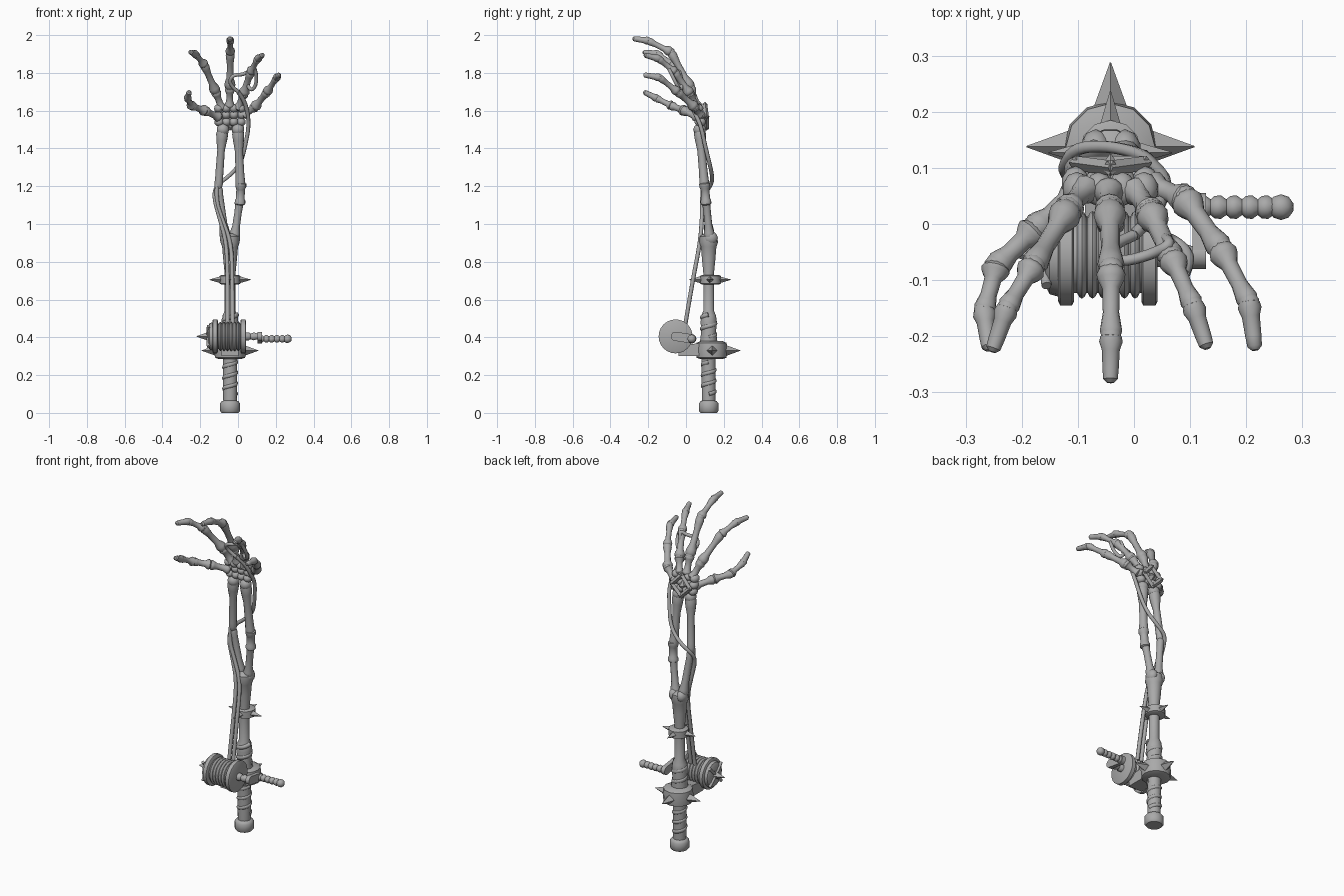
import bpy, bmesh, math
from mathutils import Vector

cube = bpy.data.objects.get("Cube")
if cube:
    bpy.data.objects.remove(cube)

grey = bpy.data.materials.new("plain grey")
grey.use_nodes = True
grey.diffuse_color = (0.4, 0.4, 0.4, 1)
grey.node_tree.nodes["Principled BSDF"].inputs["Base Color"].default_value = (0.4, 0.4, 0.4, 1)


def finish(name, bm, smooth=True):
    bmesh.ops.recalc_face_normals(bm, faces=bm.faces)
    mesh = bpy.data.meshes.new(name)
    bm.to_mesh(mesh)
    bm.free()
    mesh.materials.append(grey)
    obj = bpy.data.objects.new(name, mesh)
    bpy.context.collection.objects.link(obj)
    if smooth:
        bpy.ops.object.select_all(action="DESELECT")
        obj.select_set(True)
        bpy.context.view_layer.objects.active = obj
        bpy.ops.object.shade_smooth_by_angle(angle=math.radians(40))
    return obj


def lathe(name, a, b, profile, sides=12, smooth=True):
    """Turned solid from a to b; profile holds (fraction along, radius)."""
    a, b = Vector(a), Vector(b)
    turn = (b - a).to_track_quat("Z", "Y")
    bm = bmesh.new()
    rings = []
    for t, r in profile:
        rings.append([bm.verts.new(a.lerp(b, t) + turn @ Vector(
            (r * math.cos(k * math.tau / sides), r * math.sin(k * math.tau / sides), 0)))
            for k in range(sides)])
    for lo, hi in zip(rings, rings[1:]):
        for k in range(sides):
            n = (k + 1) % sides
            bm.faces.new((lo[k], lo[n], hi[n], hi[k]))
    bm.faces.new(rings[0][::-1])
    bm.faces.new(rings[-1])
    return finish(name, bm, smooth)


def bone(name, a, b, r0, r1, waist=0.7):
    mid = (r0 + r1) / 2 * waist
    return lathe(name, a, b, [(-.04, r0 * .5), (0, r0 * .9), (.08, r0 * 1.08), (.16, r0), (.3, mid),
                              (.65, mid * .95), (.82, r1 * .9), (.92, r1), (1, r1 * .85), (1.03, r1 * .4)])


def spike(name, base, tip, r):
    return lathe(name, base, tip, [(0, r), (1, .001)], 4, False)


def ball(name, loc, r, scale=(1, 1, 1)):
    bm = bmesh.new()
    bmesh.ops.create_icosphere(bm, subdivisions=2, radius=r)
    bmesh.ops.scale(bm, vec=scale, verts=bm.verts)
    bmesh.ops.translate(bm, vec=loc, verts=bm.verts)
    return finish(name, bm)


def box(name, loc, size, taper=1):
    bm = bmesh.new()
    bmesh.ops.create_cube(bm, size=1)
    for v in bm.verts:
        if v.co.y < 0:
            v.co.z = -.5 + (v.co.z + .5) * taper
        v.co = Vector(loc) + v.co * Vector(size)
    return finish(name, bm, False)


def cable(name, points, r, cyclic=False):
    curve = bpy.data.curves.new(name, "CURVE")
    curve.dimensions = "3D"
    curve.bevel_depth = r
    curve.bevel_resolution = 2
    curve.resolution_u = 4
    curve.use_fill_caps = True
    s = curve.splines.new("NURBS")
    s.points.add(len(points) - 1)
    for p, co in zip(s.points, points):
        p.co = (*co, 1)
    s.order_u = 3
    s.use_endpoint_u = True
    s.use_cyclic_u = cyclic
    curve.materials.append(grey)
    obj = bpy.data.objects.new(name, curve)
    bpy.context.collection.objects.link(obj)
    return obj


def helix(name, x, y, z0, z1, radius, turns, r):
    n = turns * 10
    cable(name, [(x + radius * math.cos(i * math.tau / 10), y + radius * math.sin(i * math.tau / 10),
                  z0 + (z1 - z0) * i / n) for i in range(n + 1)], r)


X, Y = -.042, .12

# Pole with pommel, grip wraps and a flared socket
lathe("pole", (X, Y, 0), (X, Y, 1), [(0, .045), (.01, .053), (.05, .053), (.062, .044), (.065, .036),
      (.16, .038), (.28, .038), (.38, .047), (.43, .04), (.48, .044), (.515, .04), (.54, .029),
      (.68, .029), (.74, .029), (.82, .037), (.88, .042), (.9, .05), (.935, .048), (.95, .025)], 14)
helix("lower_wrap", X, Y, .1, .27, .031, 3, .013)
helix("upper_wrap", X, Y, .4, .52, .034, 2, .014)

# Spiked collars
lathe("large_collar", (X, .135, .285), (X, .135, .38),
      [(0, .06), (.08, .08), (.5, .084), (.9, .08), (1, .06)], 12)
lathe("small_collar", (X, .13, .68), (X, .13, .73),
      [(0, .045), (.1, .055), (.9, .055), (1, .045)], 12)
for dx, dy in ((1, 0), (-1, 0), (0, 1)):
    c = Vector((X, .138, .33))
    d = Vector((dx, dy, 0))
    spike("large_collar_spike", c + d * .07, c + d * .15, .03)
for dx, dy in ((1, 0), (-1, 0), (0, 1), (0, -1)):
    c = Vector((X, .127, .705))
    d = Vector((dx, dy, 0))
    spike("small_collar_spike", c + d * .045, c + d * .11, .02)

# Winch bracket and spool
WY, WZ = -.055, .405
box("winch_bracket", (X, .02, .335), (.09, .12, .07), .8)
lathe("spool_core", (-.11, WY, WZ), (.02, WY, WZ), [(0, .068), (1, .068)], 20)
for i in range(6):
    x = -.093 + i * .019
    lathe("wound_cable", (x - .0095, WY, WZ), (x + .0095, WY, WZ),
          [(0, .066), (.25, .075), (.5, .078), (.75, .075), (1, .066)], 20)
for x0, x1 in ((-.135, -.107), (.013, .042)):
    lathe("spool_flange", (x0, WY, WZ), (x1, WY, WZ),
          [(0, .083), (.12, .09), (.88, .09), (1, .083)], 24)
lathe("spool_end_rim", (-.133, WY, WZ), (-.158, WY, WZ), [(0, .075), (.7, .07), (1, .055)], 20)
for s in (-1, 1):
    cable("spool_spoke", [(-.156, WY - .055, WZ - s * .055), (-.162, WY, WZ),
                          (-.156, WY + .055, WZ + s * .055)], .009)
spike("spool_spike", (-.15, WY, WZ), (-.22, WY, WZ), .026)

# Crank
lathe("crank_shaft", (.03, WY, WZ), (.12, WY, WZ),
      [(0, .022), (.3, .022), (.4, .016), (.6, .022), (.8, .016), (1, .016)], 10)
for y, z in ((WY, WZ), (.03, .392)):
    lathe("crank_arm_end", (.104, y, z), (.128, y, z), [(0, .025), (1, .025)], 14)
arm = box("crank_arm", (0, 0, 0), (.024, .086, .048))
arm.location = (.116, (WY + .03) / 2, (WZ + .392) / 2)
arm.rotation_euler.x = math.atan2(-.013, .085)
grip = [(0, .014)]
for i in range(5):
    grip += [(i / 5 + .04, .02), (i / 5 + .12, .021), (i / 5 + .19, .014)]
lathe("crank_grip", (.11, .03, .392), (.25, .03, .392), grip, 10)
ball("crank_knob", (.262, .03, .392), .023)

# Forearm bones
for i, x in enumerate((-.068, -.016)):
    ball("elbow_knob", (x, .13, .925), .034, (.85, 1.15, 1.1))
bone("outer_forearm_bone_lower", (-.066, .125, .92), (-.104, .1, 1.2), .027, .021, .85)
bone("outer_forearm_bone_upper", (-.104, .1, 1.19), (-.082, .072, 1.5), .021, .032, .8)
bone("inner_forearm_bone_lower", (-.02, .125, .92), (.012, .105, 1.14), .027, .024, .8)
bone("inner_forearm_bone_upper", (.014, .1, 1.18), (0, .072, 1.5), .025, .032, .8)
lathe("forearm_sleeve", (.01, .107, 1.1), (.016, .098, 1.22),
      [(0, .02), (.05, .028), (.2, .028), (.28, .023), (.72, .023), (.8, .029), (.95, .029), (1, .02)])
ball("wrist_knob_outer", (-.08, .072, 1.5), .034)
ball("wrist_knob_inner", (0, .072, 1.5), .034)

# Wrist bones in rows
for row, (z, y, n, half) in enumerate(((1.54, .075, 4, .058), (1.578, .072, 4, .062), (1.612, .062, 4, .06))):
    for i in range(n):
        x = X + half * (2 * i / (n - 1) - 1)
        ball("wrist_bone", (x, y, z), .027, (.95, 1.15, .9))

# Diamond frame and stud on the back of the hand
corners = [(X, .108, 1.508), (X + .06, .108, 1.568), (X, .1, 1.632), (X - .06, .108, 1.568)]
for a, b in zip(corners, corners[1:] + corners[:1]):
    lathe("diamond_frame_bar", a, b, [(-.08, .013), (1.08, .013)], 4, False)
spike("diamond_stud", (X, .09, 1.57), (X, .125, 1.57), .026)

# Fingers: joint positions from the wrist to the tip
fingers = {
    "thumb": [(-.1, .06, 1.565), (-.177, -.01, 1.6), (-.245, -.075, 1.625), (-.267, -.155, 1.665), (-.258, -.225, 1.7)],
    "index": [(-.085, .065, 1.61), (-.118, .025, 1.7), (-.18, -.075, 1.845), (-.226, -.15, 1.9), (-.253, -.228, 1.91)],
    "middle": [(-.045, .06, 1.62), (-.043, .025, 1.72), (-.041, -.08, 1.91), (-.041, -.2, 1.97), (-.042, -.283, 1.982)],
    "ring": [(.0, .062, 1.61), (.03, .02, 1.69), (.067, -.06, 1.805), (.105, -.145, 1.875), (.131, -.222, 1.895)],
    "little": [(.03, .07, 1.575), (.09, .045, 1.62), (.155, -.045, 1.7), (.205, -.14, 1.775), (.216, -.225, 1.79)],
}
radii = (.025, .027, .024, .02)
for name, joints in fingers.items():
    for i in range(3):
        bone(name + "_bone", joints[i], joints[i + 1], radii[i], radii[i + 1])
        ball(name + "_joint", joints[i + 1], radii[i + 1] * .95)
    lathe(name + "_tip", joints[3], joints[4],
          [(-.05, .012), (0, .019), (.12, .021), (.3, .016), (.7, .0145), (.92, .013), (1, .006)])

# Tendon cables from the spool up the forearm and round the hand
cable("long_tendon", [(-.055, -.005, .46), (-.055, .035, .7), (-.06, .075, .9), (-.1, .085, 1.04),
      (-.13, .09, 1.15), (-.11, .135, 1.21), (-.05, .14, 1.25), (.015, .125, 1.32), (.04, .1, 1.42), (.058, .08, 1.52),
      (.05, .04, 1.6), (.03, .01, 1.66), (0, -.02, 1.7)], .011)
cable("short_tendon", [(-.028, -.005, .46), (-.03, .035, .7), (-.035, .075, .9), (-.085, .085, 1.03),
      (-.118, .085, 1.13), (-.11, .09, 1.22)], .011)
cable("finger_tendon", [(0, -.02, 1.7), (-.05, -.04, 1.74), (-.03, -.07, 1.79), (.03, -.055, 1.79),
      (.07, -.035, 1.82), (.045, -.02, 1.74), (.075, -.03, 1.7), (.105, -.06, 1.76), (.09, -.09, 1.82)], .01)
